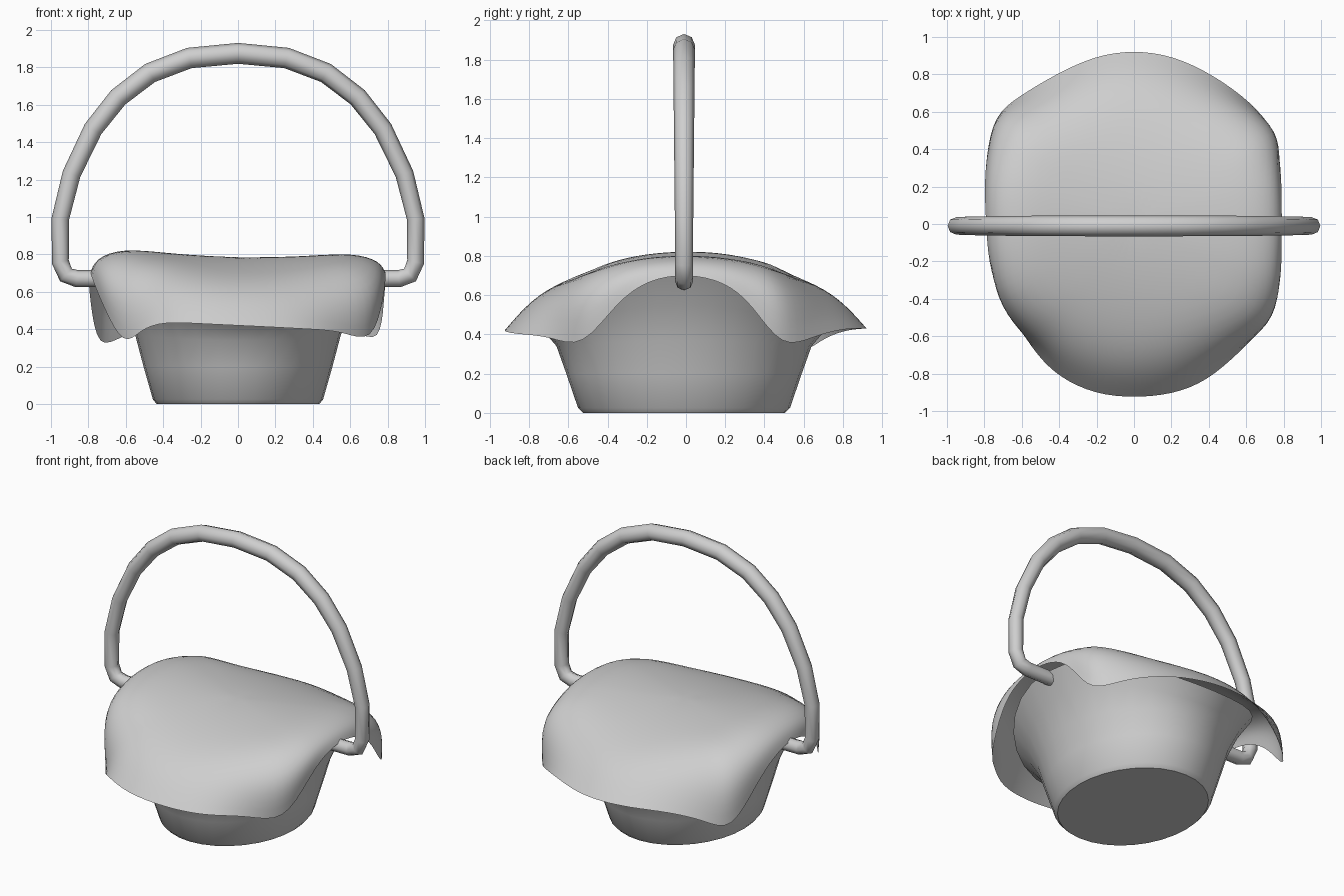
import bpy, bmesh
from math import sin, cos, pi, radians

if "Cube" in bpy.data.objects:
    bpy.data.objects.remove(bpy.data.objects["Cube"])

GREY = (0.62, 0.62, 0.62, 1)
grey = bpy.data.materials.new("light_grey")
grey.use_nodes = True
grey.diffuse_color = GREY
grey.node_tree.nodes["Principled BSDF"].inputs["Base Color"].default_value = GREY


def add_object(name, data):
    obj = bpy.data.objects.new(name, data)
    bpy.context.collection.objects.link(obj)
    data.materials.append(grey)
    return obj


def bridge(bm, rings):
    """Join neighbouring closed rings of vertices with quads."""
    for low, high in zip(rings, rings[1:]):
        for i in range(len(low)):
            j = (i + 1) % len(low)
            bm.faces.new((low[i], low[j], high[j], high[i]))


def finish(bm, name, angle):
    bmesh.ops.recalc_face_normals(bm, faces=bm.faces)
    mesh = bpy.data.meshes.new(name)
    bm.to_mesh(mesh)
    bm.free()
    obj = add_object(name, mesh)
    bpy.ops.object.select_all(action='DESELECT')
    obj.select_set(True)
    bpy.context.view_layer.objects.active = obj
    bpy.ops.object.shade_smooth_by_angle(angle=radians(angle))
    return obj


# Basket: flared oval bowl whose rim is high at the sides and low at the ends
# Each row: half width, half depth, height at the sides, height at the ends
BASKET = [(.435, .515, 0, 0), (.455, .54, .025, .025), (.505, .6, .2, .2),
          (.55, .65, .37, .34), (.62, .71, .55, .41), (.71, .79, .7, .48)]
SEGMENTS = 32
bm = bmesh.new()
rings = []
for rx, ry, side, end in BASKET:
    ring = []
    for i in range(SEGMENTS):
        a = 2 * pi * i / SEGMENTS
        z = side * cos(a) ** 2 + end * sin(a) ** 2
        ring.append(bm.verts.new((rx * cos(a), ry * sin(a) - .01, z)))
    rings.append(ring)
bridge(bm, rings)
bm.faces.new(rings[0])
finish(bm, "basket", 35)


# Cloth: draped sheet, with four hanging corners
def drape(x, y):
    """Height of the sagging upper surface."""
    return .785 + .1 * x * x - .02 * x - .28 * y * y


# Hem points: x, y, z and how far the cloth bulges above the hem
HEM = [
    (.79, 0, .71, .96), (.79, .2, .67, .97), (.78, .34, .55, 1),
    (.76, .49, .32, 1.04), (.63, .65, .39, .96), (.42, .8, .43, .88),
    (.21, .9, .43, .86), (0, .93, .43, .86), (-.21, .9, .43, .86),
    (-.42, .8, .42, .88), (-.62, .68, .37, .94), (-.75, .58, .28, 1.01),
    (-.79, .36, .55, .99), (-.8, .18, .67, .97), (-.79, 0, .71, .96),
    (-.78, -.2, .67, .98), (-.72, -.4, .52, 1.04), (-.61, -.56, .3, 1.04),
    (-.52, -.7, .4, .93), (-.4, -.82, .44, .88), (-.21, -.91, .43, .86),
    (0, -.93, .42, .86), (.21, -.91, .41, .86), (.39, -.84, .4, .88),
    (.56, -.69, .39, .96), (.72, -.53, .32, 1.05), (.78, -.35, .57, 1.01),
    (.79, -.19, .68, .97)]

bm = bmesh.new()
centre = bm.verts.new((0, 0, drape(0, 0)))
rings = [[], [], [], [], []]
for x, y, z, bulge in HEM:
    shoulder = bulge - .18
    top = drape(x * shoulder, y * shoulder)
    for ring, f in zip(rings, (.25, .6, 1)):
        s = f * shoulder
        ring.append(bm.verts.new((x * s, y * s, drape(x * s, y * s))))
    rings[3].append(bm.verts.new((x * bulge, y * bulge, z + (top - z) * .6)))
    rings[4].append(bm.verts.new((x, y, z)))
bridge(bm, rings)
for i, v in enumerate(rings[0]):
    bm.faces.new((centre, v, rings[0][(i + 1) % len(HEM)]))
crease = bm.edges.layers.float.new("crease_edge")
for e in bm.edges:
    if e.is_boundary:
        e[crease] = 1
cloth = finish(bm, "cloth", 180)
cloth.modifiers.new("soft_folds", 'SUBSURF').levels = 2
cloth.modifiers["soft_folds"].render_levels = 2

# Handle: hooped round bar with inward-turned ends, thicker at the top
HALF = [(.62, .67), (.86, .67), (.92, .69), (.95, .76), (.95, .99), (.89, 1.23),
        (.775, 1.47), (.64, 1.64), (.47, 1.77), (.26, 1.85)]
path = [(-x, z) for x, z in HALF] + [(0, 1.875)] + HALF[::-1]
curve = bpy.data.curves.new("handle", 'CURVE')
curve.dimensions = '3D'
curve.bevel_depth = .05
curve.bevel_resolution = 2
curve.use_fill_caps = True
spline = curve.splines.new('POLY')
spline.points.add(len(path) - 1)
for p, (x, z) in zip(spline.points, path):
    p.co = (x, -.01, z, 1)
    p.radius = .92 + .2 * max(0, z - .9)
spline.use_smooth = True
add_object("handle", curve)
